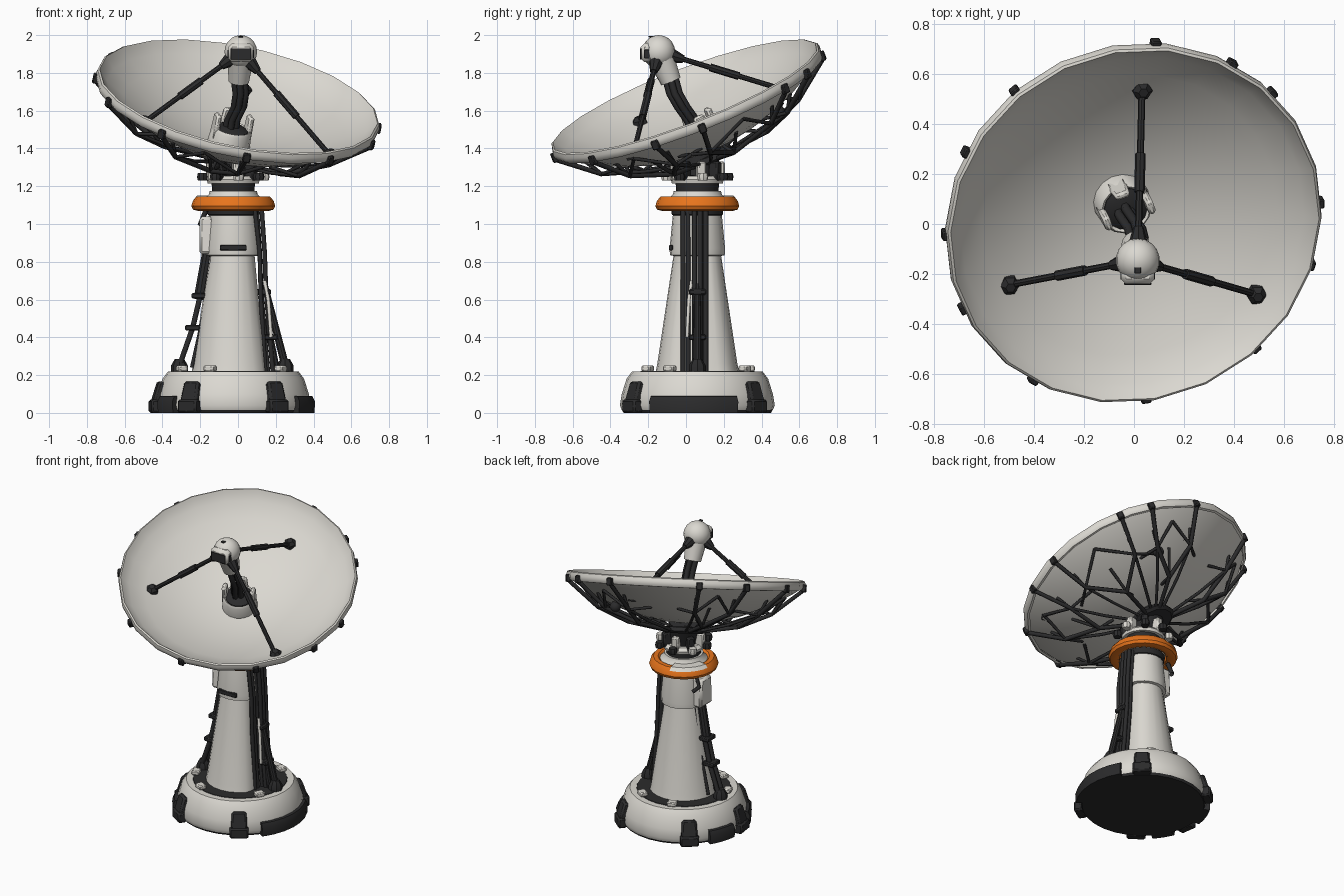
import bpy, bmesh, math
from math import sin, cos, radians
from mathutils import Vector, Matrix

cube = bpy.data.objects.get("Cube")
if cube:
    bpy.data.objects.remove(cube)


def material(name, rgb):
    m = bpy.data.materials.new(name)
    m.use_nodes = True
    m.diffuse_color = (*rgb, 1)
    m.node_tree.nodes["Principled BSDF"].inputs["Base Color"].default_value = (*rgb, 1)
    return m


WHITE = material("warm white", (0.71, 0.69, 0.64))
DARK = material("charcoal", (0.024, 0.024, 0.025))
ORANGE = material("orange", (0.82, 0.18, 0.012))


def finish(name, bm, mat, matrix=Matrix(), bevel=0):
    bmesh.ops.recalc_face_normals(bm, faces=bm.faces)
    me = bpy.data.meshes.new(name)
    bm.to_mesh(me)
    bm.free()
    me.materials.append(mat)
    ob = bpy.data.objects.new(name, me)
    bpy.context.collection.objects.link(ob)
    ob.matrix_world = matrix
    if bevel:
        mod = ob.modifiers.new("Bevel", 'BEVEL')
        mod.width, mod.segments = bevel, 1
    bpy.ops.object.select_all(action='DESELECT')
    ob.select_set(True)
    bpy.context.view_layer.objects.active = ob
    bpy.ops.object.shade_smooth_by_angle(angle=radians(35))
    return ob


def lathe(name, profile, mat, matrix=Matrix(), sides=24, arc=360):
    """Spin an (r, z) profile around the local z axis; a partial arc gets end caps."""
    bm = bmesh.new()
    vs = [bm.verts.new((r, 0, z)) for r, z in profile]
    es = [bm.edges.new(p) for p in zip(vs, vs[1:])]
    bmesh.ops.spin(bm, geom=vs + es, axis=(0, 0, 1), cent=(0, 0, 0),
                   angle=radians(arc), steps=sides, use_duplicate=False)
    bmesh.ops.remove_doubles(bm, verts=bm.verts, dist=1e-4)
    if arc < 360:
        bmesh.ops.holes_fill(bm, edges=bm.edges)
    return finish(name, bm, mat, matrix)


def rod(name, a, b, ra, rb, mat, sides=10):
    a, b = Vector(a), Vector(b)
    d = b - a
    m = Matrix.Translation(a) @ d.to_track_quat('Z', 'Y').to_matrix().to_4x4()
    return lathe(name, [(0, 0), (ra, 0), (rb, d.length), (0, d.length)], mat, m, sides)


def block(name, size, mat, matrix, bevel=0.008, taper=1):
    bm = bmesh.new()
    bmesh.ops.create_cube(bm, size=1)
    for v in bm.verts:
        k = taper if v.co.z > 0 else 1
        v.co = Vector((v.co.x * size[0], v.co.y * size[1] * k, v.co.z * size[2]))
    return finish(name, bm, mat, matrix, bevel)


def ball(name, radius, mat, matrix):
    bm = bmesh.new()
    bmesh.ops.create_uvsphere(bm, u_segments=18, v_segments=10, radius=radius)
    return finish(name, bm, mat, matrix)


def tubes(name, paths, radius, mat):
    cu = bpy.data.curves.new(name, 'CURVE')
    cu.dimensions = '3D'
    cu.bevel_depth, cu.bevel_resolution, cu.use_fill_caps = radius, 1, True
    for path in paths:
        sp = cu.splines.new('POLY')
        sp.points.add(len(path) - 1)
        for p, co in zip(sp.points, path):
            p.co = (*co, 1)
    cu.materials.append(mat)
    ob = bpy.data.objects.new(name, cu)
    bpy.context.collection.objects.link(ob)
    return ob


def polar(r, deg, z):
    return Vector((r * cos(radians(deg)), r * sin(radians(deg)), z))


# Tower axis and the tilted dish frame
CX, CY = -0.025, 0.06
TOWER = Matrix.Translation((CX, CY, 0))
N = Vector((0.21, -0.385, 1)).normalized()
DISH = Matrix.Translation((0, 0, 1.66)) @ Vector((0, 0, 1)).rotation_difference(N).to_matrix().to_4x4()
R, DEPTH = 0.76, 0.265


def turned(base, deg):
    return base @ Matrix.Rotation(radians(deg), 4, 'Z')


def around(base, r, deg, z):
    """Frame at a polar position whose x axis points outward."""
    return turned(base @ Matrix.Translation(polar(r, deg, z)), deg)


def bowl(r):
    return DEPTH * ((r / R) ** 2 - 1)


# Base with dark underside, top recess, tall feet and low bumper pads
lathe("base", [(0.4, 0.015), (0.41, 0.04), (0.4, 0.1), (0.375, 0.18), (0.345, 0.22), (0.3, 0.22),
               (0.0, 0.215)], WHITE, TOWER, 28)
lathe("base_underside", [(0, 0), (0.39, 0), (0.4, 0.018), (0, 0.018)], DARK, TOWER, 28)
lathe("base_recess", [(0.15, 0.223), (0.3, 0.223), (0.305, 0.215)], DARK, TOWER, 28)
for deg in (-56, -124, 188, 130, 49):
    tilt = Matrix.Rotation(radians(-17), 4, 'Y')
    block("tall_foot", (0.06, 0.11, 0.15), DARK, around(TOWER, 0.395, deg, 0.09) @ tilt, 0.012, 0.85)
    block("foot_toe", (0.06, 0.12, 0.07), DARK, around(TOWER, 0.415, deg, 0.035), 0.01)
for start, arc in ((-36, 66), (148, 26), (202, 20)):
    lathe("low_pad", [(0.38, 0.0), (0.43, 0.0), (0.434, 0.06), (0.42, 0.088), (0.38, 0.092), (0.38, 0.0)],
          DARK, turned(TOWER, start), 6, arc)
for deg in (-115, -30, 60, 110, 200):
    block("base_clamp", (0.05, 0.06, 0.03), WHITE, around(TOWER, 0.29, deg, 0.235), 0.006)

# Tower column with a flat cable side, collar and neck
column = lathe("tower_column", [(0.222, 0.21), (0.212, 0.26), (0.122, 0.86)], WHITE, TOWER, 24)
for v in column.data.vertices:
    v.co.x = min(v.co.x, 0.17 - 0.09 * (v.co.z - 0.2))
lathe("tower_collar", [(0.12, 0.83), (0.145, 0.835), (0.147, 0.87), (0.13, 1.045), (0.1, 1.05)],
      WHITE, TOWER, 20)
block("collar_slot", (0.02, 0.14, 0.03), DARK, around(TOWER, 0.14, -90, 0.875), 0.004)
block("collar_box", (0.08, 0.14, 0.2), WHITE, around(TOWER, 0.14, 180, 0.94), 0.015, 0.85)
lathe("neck_lower", [(0.12, 1.04), (0.135, 1.05), (0.14, 1.09)], DARK, TOWER, 20)
lathe("orange_ring", [(0.15, 1.08), (0.19, 1.07), (0.213, 1.076), (0.222, 1.095), (0.214, 1.122),
                      (0.195, 1.145), (0.165, 1.145), (0.15, 1.13), (0.15, 1.08)], ORANGE, TOWER, 20)
lathe("ring_saddle", [(0.14, 1.12), (0.213, 1.128), (0.195, 1.15), (0.14, 1.152), (0.14, 1.12)],
      WHITE, turned(TOWER, 100), 6, 70)
lathe("ring_deck", [(0.16, 1.075), (0.155, 1.13), (0.13, 1.155), (0.125, 1.175), (0, 1.175)],
      WHITE, TOWER, 20)
lathe("neck_band", [(0.112, 1.17), (0.115, 1.22), (0, 1.22)], DARK, TOWER, 16)
lathe("neck_plate", [(0, 1.215), (0.135, 1.215), (0.14, 1.235), (0.12, 1.255), (0, 1.255)], WHITE, TOWER, 16)
for i in range(8):
    deg = i * 45 + 10
    lathe("neck_roller", [(0, -0.02), (0.025, -0.02), (0.03, 0), (0.025, 0.02), (0, 0.02)],
          WHITE if i % 3 == 0 else DARK, around(TOWER, 0.165, deg, 1.25), 8)
    block("neck_bracket", (0.06, 0.045, 0.1), DARK if i % 2 else WHITE, around(TOWER, 0.115, deg, 1.28))
rod("tilt_joint", (CX, CY, 1.24), DISH @ Vector((0, 0, bowl(0))), 0.09, 0.1, DARK, 14)

# Cables and stay rods down the tower's left side
right_bundle = [[(0.1 + j, y, 1.07), (0.115 + j, y, 0.85), (0.122 + j, y, 0.65),
                 (0.142 + j, y, 0.4), (0.158 + j, y, 0.22)]
                for y in (0.045, 0.075, 0.105) for j in (0, 0.026)]
tubes("cable_bundle", right_bundle, 0.014, DARK)
tubes("side_cables", [[(0.09, y, 1.07), (0.115, y, 0.85), (0.12, y, 0.62), (0.145, y, 0.22)]
                      for y in (-0.015, 0.012)], 0.013, DARK)
rod("long_stay", (0.14, CY, 0.68), (0.25, CY, 0.25), 0.018, 0.022, DARK)
rod("short_stay", (0.15, CY, 0.5), (0.205, CY, 0.22), 0.018, 0.02, DARK)
tubes("conduit", [[(0.14, 0.03, 0.7), (0.16, 0.015, 0.6), (0.175, 0.005, 0.4)]], 0.01, WHITE)

# Cables and stay rods down the tower's right side
rod("upper_stay", (-0.165, CY, 0.84), (-0.205, CY, 0.6), 0.028, 0.032, DARK)
tubes("lower_stays", [[(-0.2, CY + s, 0.62), (-0.24, CY + s, 0.45), (-0.31, CY + s, 0.25)]
                      for s in (-0.02, 0.02)], 0.016, DARK)
tubes("thin_cables", [[(x + 0.035, CY + s, z) for x, z in
                       ((-0.17, 1.07), (-0.19, 0.95), (-0.17, 0.83), (-0.21, 0.55), (-0.28, 0.24))]
                      for s in (-0.04, 0.04)], 0.011, DARK)
tubes("hose_loop", [[(-0.17, CY + 0.07, 1.07), (-0.2, CY + 0.08, 1.0), (-0.17, CY + 0.11, 0.97)]], 0.014, DARK)
for x, z in ((0.135, 0.64), (0.17, 0.4), (-0.205, 0.62), (-0.24, 0.45)):
    block("cable_clamp", (0.08, 0.09, 0.03), DARK, Matrix.Translation((x, CY, z)), 0.006)
for x in (0.25, -0.31):
    lathe("stay_foot", [(0, 0.21), (0.045, 0.21), (0.045, 0.25), (0.025, 0.285), (0, 0.285)],
          DARK, Matrix.Translation((x, CY, 0)), 8)

# Dish bowl with rounded lip, and its back skin
radii = (0, 0.12, 0.24, 0.36, 0.48, 0.6, 0.7)
lathe("dish_bowl", [(r, bowl(r)) for r in radii] +
      [(0.738, 0.002), (0.75, 0.018), (0.76, 0.012), (0.766, -0.008), (0.764, -0.028),
       (0.754, -0.042), (0.738, -0.044)], WHITE, DISH, 22)
lathe("dish_back", [(r, bowl(r) - 0.022) for r in radii] + [(0.74, -0.03)], WHITE, DISH, 22)

# Support truss: ribs from the hub fork out to clips on the rim
lathe("truss_hub", [(0, -0.35), (0.12, -0.35), (0.14, -0.335), (0.13, -0.31), (0, -0.3)], DARK, DISH, 12)
ribs = {72: (85, 60), 24: (44, 4), -32: (-16, -47), -102: (-84, -120), -160: (-153, -178), 143: (155, 131)}
paths, braces = [], []
for mid, clips in ribs.items():
    knee = polar(0.36, mid, -0.295)
    paths.append([polar(0.12, mid, -0.335), knee])
    braces.append([knee, polar(0.5, mid, bowl(0.5) - 0.02)])
    braces.append([knee, polar(0.25, mid, bowl(0.25) - 0.02)])
    for deg in clips:
        elbow = polar(0.56, deg, -0.205)
        paths.append([knee, elbow, polar(0.755, deg, -0.045)])
        braces.append([polar(0.13, deg, -0.33), polar(0.34, deg, -0.28), elbow])
        braces.append([elbow, polar(0.47, 2 * deg - mid, bowl(0.47) - 0.02)])
        braces.append([elbow, polar(0.66, mid, bowl(0.66) - 0.025)])
        braces.append([elbow, polar(0.62, deg, bowl(0.62) - 0.02)])
        block("rim_clip", (0.03, 0.04, 0.05), DARK, around(DISH, 0.762, deg, -0.028), 0.005)
for name, group, rad in (("truss_ribs", paths, 0.014), ("truss_braces", braces, 0.01)):
    tubes(name, group, rad, DARK).matrix_world = DISH
ball("back_sensor", 0.036, DARK, around(DISH, 0.5, 62, bowl(0.5) - 0.045))

# Feed socket in the middle of the bowl
lathe("feed_ring", [(0.115, -0.27), (0.108, -0.18), (0.098, -0.165), (0.085, -0.18)], WHITE, DISH, 16)
lathe("feed_core", [(0.09, -0.25), (0.088, -0.17), (0.06, -0.155), (0, -0.155)], DARK, DISH, 14)
for deg in (20, 110, 200):
    block("feed_post", (0.03, 0.08, 0.14), WHITE, around(DISH, 0.092, deg, -0.16), 0.01, 0.75)

# Hoses up to the feed head
tubes("feed_hoses", [[(x + ox, y + oy, z) for x, y, z in
                      ((-0.045, 0.07, 1.46), (-0.03, 0.03, 1.55), (0.005, -0.02, 1.62),
                       (0.015, -0.06, 1.69), (0.005, -0.085, 1.78))]
                     for ox, oy in ((0.026, 0), (-0.026, 0), (0, 0.026), (0, -0.026))], 0.019, DARK)
HEAD = Vector((0.015, -0.145, 1.912))


def at_head(x, y, z):
    return Matrix.Translation(HEAD + Vector((x, y, z)))


rod("feed_neck", (0.005, -0.08, 1.755), HEAD, 0.055, 0.075, WHITE, 14)
ball("feed_head", 0.088, WHITE, at_head(0, 0, 0))
block("head_visor", (0.135, 0.07, 0.1), WHITE, at_head(0, -0.06, -0.005), 0.02)
block("visor_lens", (0.11, 0.008, 0.06), DARK, at_head(0, -0.094, -0.012), 0.002)
block("visor_band", (0.139, 0.03, 0.045), DARK, at_head(0, -0.062, -0.012), 0.002)
block("head_button", (0.025, 0.025, 0.008), DARK, at_head(0, -0.04, 0.08), 0.002)

# Three struts holding the feed head
inv = DISH.inverted()
for x, y, z in ((0.035, 0.53, 1.72), (-0.49, -0.26, 1.58), (0.5, -0.3, 1.41)):
    local = inv @ Vector((x, y, z))
    local.z = bowl(local.xy.length)
    foot = DISH @ local
    start = HEAD + (foot - HEAD).normalized() * 0.075
    at = lambda t: start.lerp(foot, t)
    rod("strut", start, foot, 0.014, 0.014, DARK, 8)
    rod("strut_socket", start, at(0.1), 0.038, 0.02, DARK, 8)
    rod("strut_sleeve", at(0.33), at(0.58), 0.021, 0.021, DARK, 8)
    lathe("strut_foot", [(0.042, -0.01), (0.04, 0.015), (0.02, 0.035), (0, 0.035)], DARK,
          DISH @ Matrix.Translation(local), 6)
